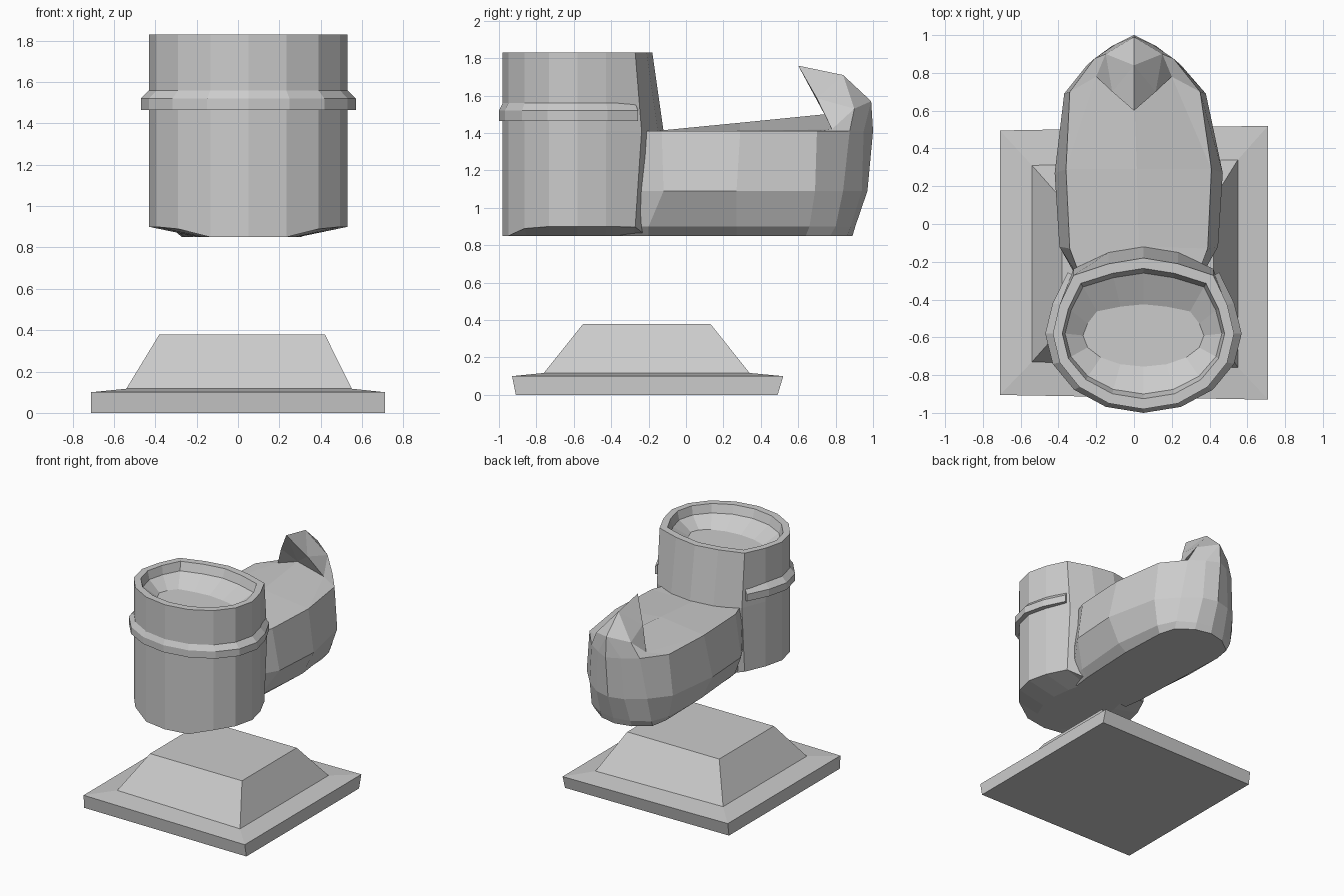
import bpy, bmesh
from math import cos, sin, pi

if "Cube" in bpy.data.objects:
    bpy.data.objects.remove(bpy.data.objects["Cube"])


def make(name, verts, faces):
    me = bpy.data.meshes.new(name)
    me.from_pydata(verts, [], faces)
    bm = bmesh.new()
    bm.from_mesh(me)
    bmesh.ops.remove_doubles(bm, verts=bm.verts, dist=0.0005)
    bmesh.ops.recalc_face_normals(bm, faces=bm.faces)
    bm.to_mesh(me)
    bm.free()
    ob = bpy.data.objects.new(name, me)
    bpy.context.collection.objects.link(ob)
    return ob


def loft(rings, caps=(True, True)):
    """Join closed rings of equal length, optionally capping each end."""
    n = len(rings[0])
    verts = [p for r in rings for p in r]
    faces = [(k*n + i, k*n + (i+1) % n, (k+1)*n + (i+1) % n, (k+1)*n + i)
             for k in range(len(rings)-1) for i in range(n)]
    if caps[0]:
        faces.append(tuple(range(n)))
    if caps[1]:
        faces.append(tuple(range((len(rings)-1)*n, len(rings)*n)))
    return verts, faces


# Pedestal: slightly uneven plate with a raised tapered block
def rect(x0, x1, y0, y1, z, skew):
    return [(x0, y0 + skew, z), (x1, y0, z), (x1, y1, z), (x0, y1 - skew, z)]


make("pedestal", *loft([
    rect(-.71, .71, -.91, .49, 0, .01),
    rect(-.71, .71, -.93, .52, .10, .025),
    rect(-.54, .55, -.76, .34, .117, .03),
    rect(-.38, .42, -.55, .13, .38, 0)]))

# Shaft: hollow 16-sided tube with squarer back corners, leaning to the foot
N, CX, CY = 16, .05, -.58


def direction(k):
    """Unit direction of side k, pushed out at the two back corners."""
    a = 2*pi*k/N
    f = 1.09 if k % N in (2, 6) else 1
    return cos(a)*f, sin(a)*f


def oval(rx, ry, zf, back=0, cy=CY):
    out = []
    for k in range(N):
        c, s = direction(k)
        z = zf(abs(c)) if callable(zf) else zf
        out.append((CX + rx*c, cy + ry*s + back*min(1, max(0, (s-.6)/.3)), z))
    return out


make("boot_shaft", *loft([
    oval(.24, .385, .85),
    oval(.48, .40, lambda c: .85 + .05*min(1, max(0, (c-.39)/.4))),
    oval(.48, .40, 1.41, .06),
    oval(.48, .40, 1.83),
    oval(.43, .345, 1.83),
    oval(.415, .32, 1.765),
    oval(.32, .165, 1.69, cy=-.59)]))

# Raised band around the front and sides of the shaft
band = []
for k in range(-10, 3):
    c, s = direction(k)
    band.append([(CX + (.48+o)*c, CY + (.40 + o*.5)*s, z)
                 for o, z in ((-.02, 1.465), (.04, 1.465), (.04, 1.52), (0, 1.56), (-.02, 1.56))])
make("shaft_band", *loft(band))


# Foot: mirrored half outlines stacked from sole to instep
def foot_x(x, y):
    return x + .025*min(1, max(0, (.8-y)/.5))


def outline(half, z):
    pts = half + [(-x, y) for x, y in reversed(half[:-1])]
    return [(foot_x(x, y), y, z) for x, y in pts]


top = [(.29, -.33), (.365, -.13), (.385, .29), (.345, .70), (.21, .875), (.10, .95), (0, 1.0)]
rings = [
    outline([(.24, -.35), (.26, -.2), (.28, .27), (.28, .64), (.25, .77), (.13, .86), (0, .89)], .85),
    outline([(.28, -.35), (.31, -.2), (.35, .27), (.32, .66), (.26, .80), (.13, .88), (0, .905)], .90),
    outline([(.29, -.35), (.42, -.12), (.445, .27), (.375, .69), (.25, .84), (.12, .94), (0, .97)], 1.09),
    outline(top, 1.41)]
verts, faces = loft(rings, (True, False))
base = 3*13                                   # first vertex of the instep ring
extra = [(.03, -.35, 1.40), (.025, -.12, 1.415), (.015, .29, 1.455), (0, .74, 1.50),
         (0, .60, 1.76), (0, .84, 1.71), (0, .99, 1.57)]
e = len(verts)
verts += extra
B0, B1, B2, M, TIP, R1, R2 = range(e, e+7)
# Instep ridge and curled toe point, built for both sides
for sgn in (1, -1):
    def t(i):
        return base + (i if sgn > 0 else 12-i)
    S1, S2, S3 = len(verts), len(verts)+1, len(verts)+2
    verts += [(sgn*.20, .78, 1.42), (sgn*.15, .90, 1.53), (sgn*.115, .70, 1.585)]
    faces += [(B0, B1, t(1), t(0)), (B1, B2, t(2), t(1)), (B2, M, S1, t(2)),
              (t(2), S1, t(3)), (S1, S2, t(4), t(3)),
              (S2, R2, t(5), t(4)), (R2, t(6), t(5)),
              (TIP, R1, S3), (R1, S2, S3), (R1, R2, S2), (S3, S2, S1),
              (TIP, S3, M), (S3, S1, M)]
faces.append((B0, base, base + 12))
make("boot_foot", verts, faces)
